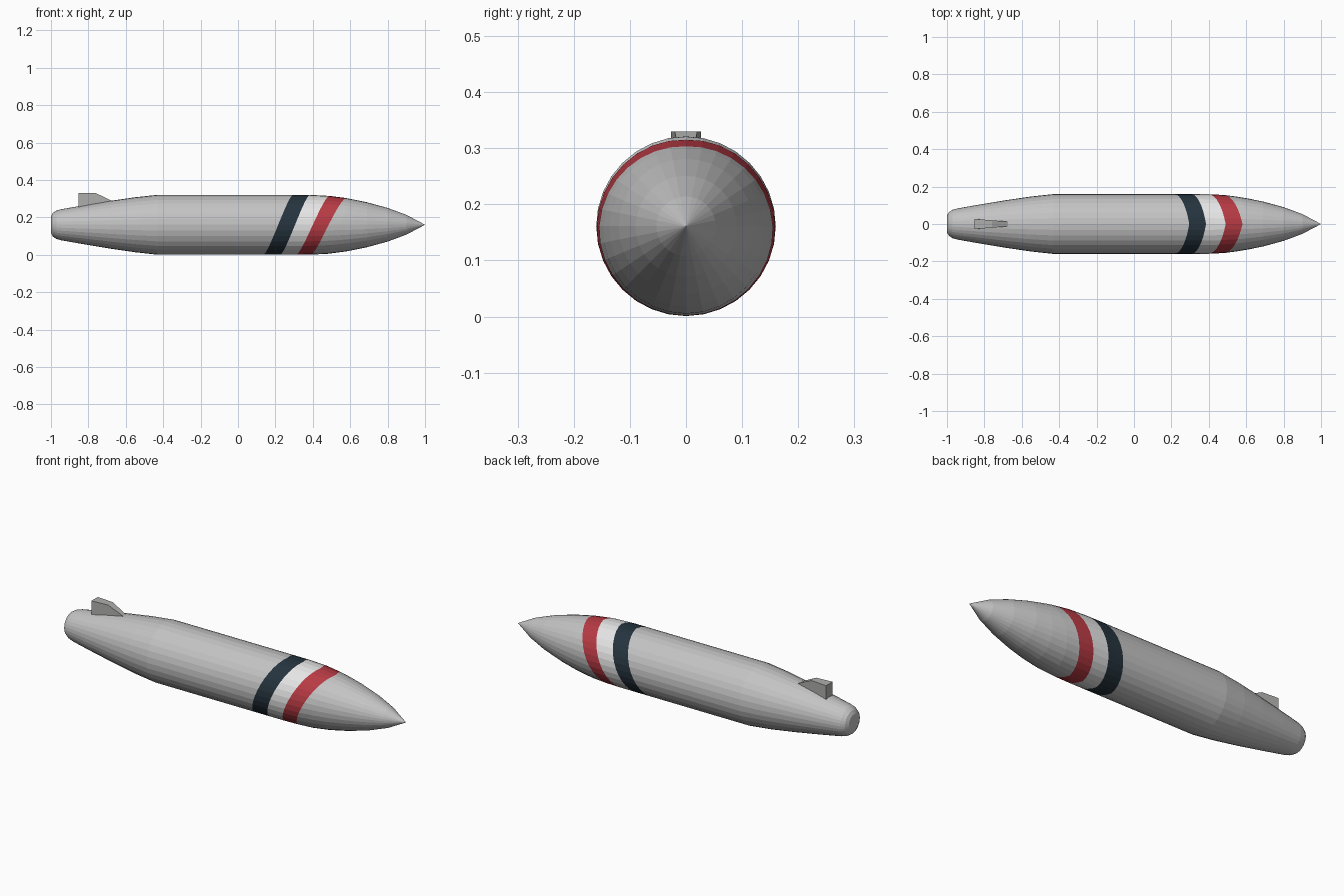
import bpy, bmesh, math

if "Cube" in bpy.data.objects:
    bpy.data.objects.remove(bpy.data.objects["Cube"])

SIDES = 32
CZ = 0.161


def material(name, rgb):
    m = bpy.data.materials.new(name)
    m.diffuse_color = (*rgb, 1)
    m.use_nodes = True
    m.node_tree.nodes["Principled BSDF"].inputs["Base Color"].default_value = m.diffuse_color
    return m


grey = material("body grey", (0.55, 0.55, 0.55))
white = material("stripe white", (0.80, 0.80, 0.81))
navy = material("stripe navy", (0.019, 0.034, 0.048))
red = material("stripe red", (0.48, 0.043, 0.058))
fin_grey = material("fin grey", (0.43, 0.43, 0.42))

# Hull outline: (x, radius)
PROFILE = [(-1, 0.045), (-0.99, 0.063), (-0.97, 0.076), (-0.945, 0.083), (-0.82, 0.105),
           (-0.68, 0.128), (-0.55, 0.147), (-0.43, 0.16), (0.38, 0.16), (0.48, 0.1555),
           (0.58, 0.1425), (0.69, 0.12), (0.80, 0.09), (0.90, 0.053), (1, 0)]


def radius(x):
    for (x0, r0), (x1, r1) in zip(PROFILE, PROFILE[1:]):
        if x <= x1:
            return r0 + (r1 - r0) * (x - x0) / (x1 - x0)
    return 0


def slant(a):
    # 1 at the top of the hull, -1 at the bottom, kinked on the centre line
    a = abs((a + math.pi) % (2 * math.pi) - math.pi)
    return 0.5 * (1 - 2 * a / math.pi) + 0.5 * math.cos(a)


# Rings as (x, slant amount, material of the band behind the ring)
rings = [(x, 0, 0) for x, r in PROFILE if x <= -0.43]
rings += [(0.215, 0.08, 0), (0.305, 0.08, 2), (0.40, 0.09, 1), (0.485, 0.095, 3)]
rings += [(x, s, 0) for x, s in ((0.545, 0.07), (0.61, 0.03), (0.69, 0), (0.80, 0), (0.90, 0))]

# Hull with slanted stripe bands
bm = bmesh.new()
loops = []
for x, s, _ in rings:
    loop = []
    for i in range(SIDES):
        a = 2 * math.pi * i / SIDES
        px = x + s * slant(a)
        r = radius(px)
        loop.append(bm.verts.new((px, r * math.sin(a), CZ + r * math.cos(a))))
    loops.append(loop)
for k in range(1, len(loops)):
    for i in range(SIDES):
        j = (i + 1) % SIDES
        f = bm.faces.new((loops[k - 1][i], loops[k - 1][j], loops[k][j], loops[k][i]))
        f.material_index = rings[k][2]
bm.faces.new(loops[0])
tip = bm.verts.new((1, 0, CZ))
for i in range(SIDES):
    bm.faces.new((loops[-1][i], loops[-1][(i + 1) % SIDES], tip))
bmesh.ops.recalc_face_normals(bm, faces=bm.faces)
me = bpy.data.meshes.new("hull")
bm.to_mesh(me)
bm.free()
for m in (grey, white, navy, red):
    me.materials.append(m)
bpy.context.collection.objects.link(bpy.data.objects.new("hull", me))

# Tail fin: side outline (x, z, half width), mirrored across the centre line
outline = [(-0.853, 0.22, 0.028), (-0.853, 0.33, 0.027), (-0.76, 0.33, 0.020),
           (-0.67, 0.287, 0.012), (-0.67, 0.24, 0.012)]
bm = bmesh.new()
left, right = [[bm.verts.new((x, s * w, z)) for x, z, w in outline] for s in (-1, 1)]
bm.faces.new(left)
bm.faces.new(right)
for i in range(len(outline)):
    j = (i + 1) % len(outline)
    bm.faces.new((left[i], left[j], right[j], right[i]))
bmesh.ops.recalc_face_normals(bm, faces=bm.faces)
me = bpy.data.meshes.new("tail_fin")
bm.to_mesh(me)
bm.free()
me.materials.append(fin_grey)
bpy.context.collection.objects.link(bpy.data.objects.new("tail_fin", me))
